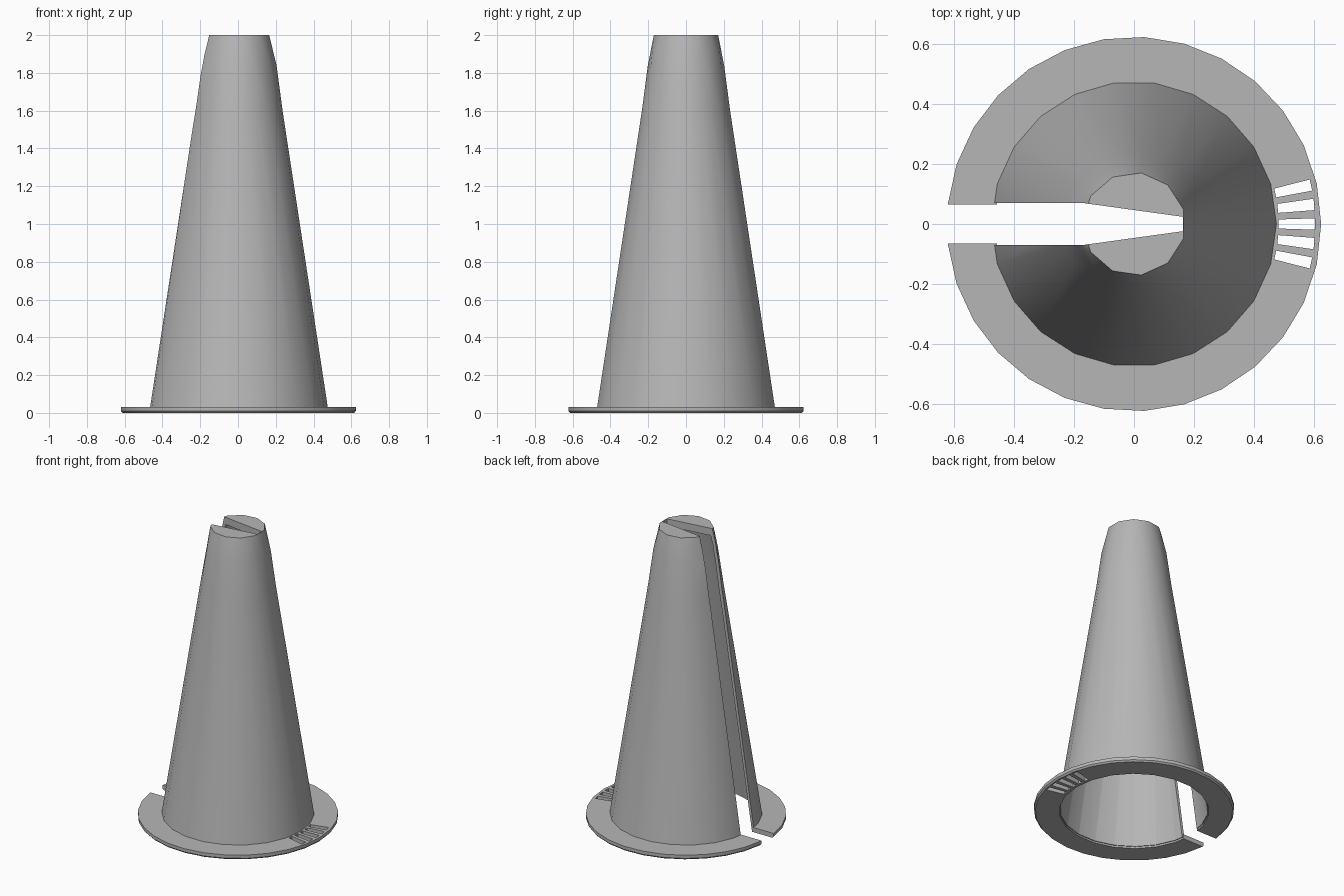
import bpy, bmesh, math

if "Cube" in bpy.data.objects:
    bpy.data.objects.remove(bpy.data.objects["Cube"])

grey = bpy.data.materials.new("mid_grey")
grey.diffuse_color = (0.47, 0.47, 0.47, 1)
grey.use_nodes = True
grey.node_tree.nodes["Principled BSDF"].inputs["Base Color"].default_value = grey.diffuse_color


def ring(n, r, z, offset=0.0):
    return [(r * math.cos((i + offset) * math.tau / n),
             r * math.sin((i + offset) * math.tau / n), z) for i in range(n)]


def loft(name, rings):
    """Closed solid through stacked rings; a ring may halve its side count."""
    bm = bmesh.new()
    loops = [[bm.verts.new(p) for p in r] for r in rings]
    for a, b in zip(loops, loops[1:]):
        n, m = len(a), len(b)
        for i in range(m):
            j = (i + 1) % m
            if n == 2 * m:          # halved ring: triangle fan per upper vertex
                bm.faces.new((a[2 * i - 1], a[2 * i], b[i]))
                bm.faces.new((a[2 * i], a[2 * i + 1], b[i]))
                bm.faces.new((a[2 * i + 1], b[j], b[i]))
            else:
                bm.faces.new((a[i], a[j], b[j], b[i]))
    bm.faces.new(loops[0][::-1])
    bm.faces.new(loops[-1])
    # split twisted quads into facets
    bmesh.ops.triangulate(bm, faces=[f for f in bm.faces if len(f.verts) == 4])
    bmesh.ops.recalc_face_normals(bm, faces=bm.faces)
    me = bpy.data.meshes.new(name)
    bm.to_mesh(me)
    bm.free()
    me.materials.append(grey)
    ob = bpy.data.objects.new(name, me)
    bpy.context.collection.objects.link(ob)
    return ob


def prism(name, outline, z0, z1):
    return loft(name, [[(x, y, z) for x, y in outline] for z in (z0, z1)])


def cut(ob, cutters):
    bpy.context.view_layer.objects.active = ob
    for c in cutters:
        mod = ob.modifiers.new("cut", 'BOOLEAN')
        mod.operation, mod.solver, mod.object = 'DIFFERENCE', 'EXACT', c
        bpy.ops.object.modifier_apply(modifier=mod.name)


# Tapered body with a faceted, narrowing tip
body = loft("cone_body", [
    ring(22, 0.478, 0.012), ring(22, 0.236, 1.6),
    ring(11, 0.204, 1.84), ring(11, 0.172, 2.0, 0.5)])

# Flat base flange
flange = loft("base_flange", [
    ring(29, 0.615, 0.0), ring(29, 0.624, 0.01), ring(29, 0.624, 0.032)])

# Cutters: hollow inside, flange hole, side slit with wedge through the tip
hollow = loft("hollow_cutter", [
    ring(22, 0.478, -0.1), ring(22, 0.214, 1.6),
    ring(11, 0.182, 1.84), ring(11, 0.16, 1.95, 0.5)])
hole = loft("hole_cutter", [ring(22, 0.466, -0.1), ring(22, 0.466, 0.1)])
slit = prism("slit_cutter", [(-1, -0.07), (-0.17, -0.07), (0.163, -0.024),
                             (0.163, 0.024), (-0.17, 0.07), (-1, 0.07)], -0.5, 2.5)
flange_slit = prism("flange_slit_cutter", [(-1, -0.065), (0, -0.065),
                                           (0, 0.065), (-1, 0.065)], -0.5, 0.5)

# Five radial slots on the +x side of the flange
slots = []
for k in range(-2, 3):
    s = prism("slot_cutter", [(0.482, -0.015), (0.604, -0.019),
                              (0.604, 0.019), (0.482, 0.015)], -0.2, 0.2)
    s.rotation_euler.z = math.radians(6.2 * k)
    slots.append(s)
bpy.context.view_layer.update()

cut(body, [hollow, slit])
cut(flange, [hole, flange_slit] + slots)
for c in [hollow, hole, slit, flange_slit] + slots:
    bpy.data.objects.remove(c, do_unlink=True)

# Smooth round walls, crisp edges
for ob in (body, flange):
    bpy.ops.object.select_all(action='DESELECT')
    ob.select_set(True)
    bpy.context.view_layer.objects.active = ob
    bpy.ops.object.shade_smooth_by_angle(angle=math.radians(20 if ob is body else 30))
